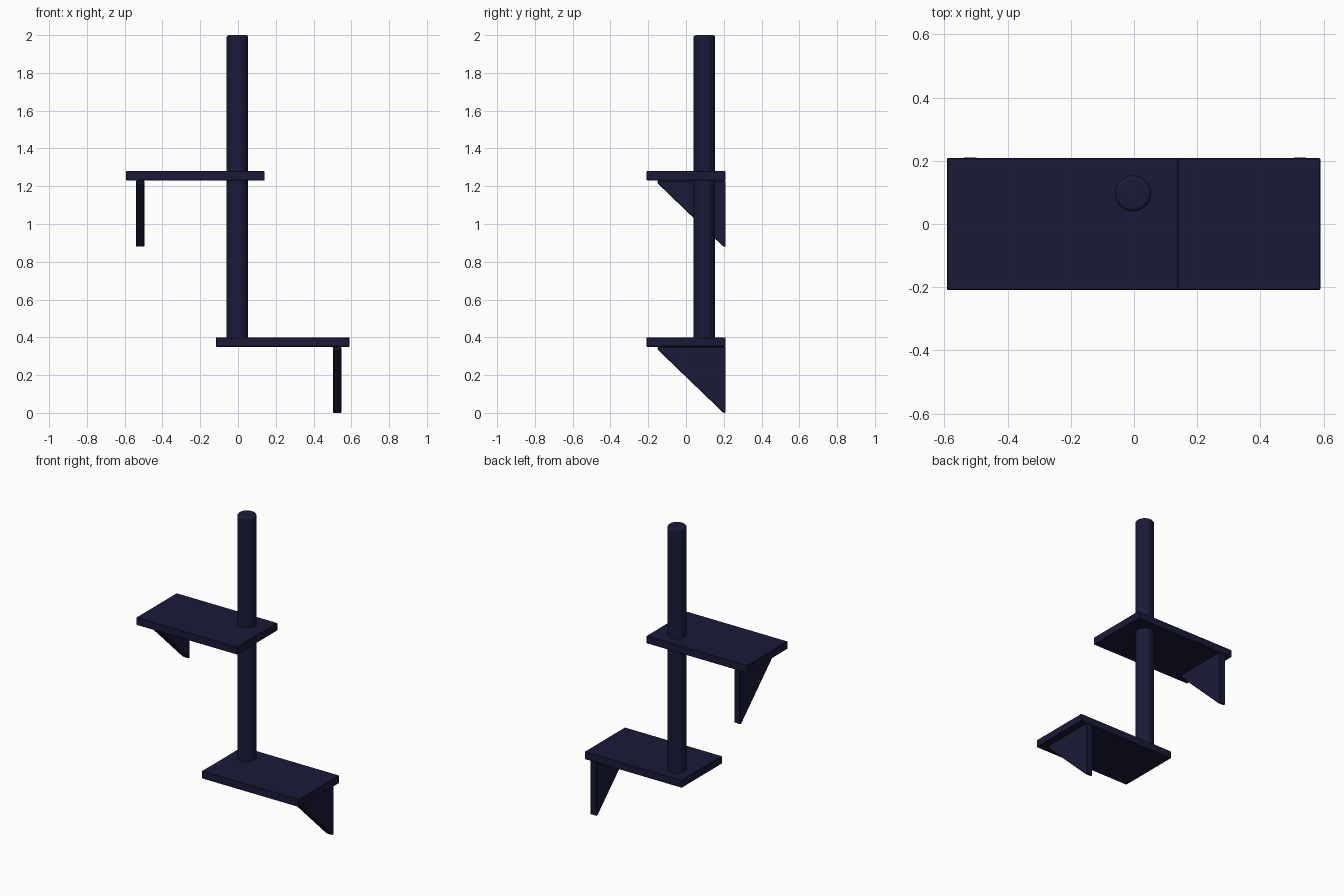
import bpy, bmesh

if "Cube" in bpy.data.objects:
    bpy.data.objects.remove(bpy.data.objects["Cube"])

mat = bpy.data.materials.new("dark_navy")
mat.diffuse_color = (0.01, 0.011, 0.04, 1)
mat.use_nodes = True
mat.node_tree.nodes["Principled BSDF"].inputs["Base Color"].default_value = mat.diffuse_color


def finish(bm, name, bevel, segments=1):
    bmesh.ops.recalc_face_normals(bm, faces=bm.faces)
    mesh = bpy.data.meshes.new(name)
    bm.to_mesh(mesh)
    bm.free()
    mesh.materials.append(mat)
    ob = bpy.data.objects.new(name, mesh)
    bpy.context.collection.objects.link(ob)
    mod = ob.modifiers.new("bevel", "BEVEL")
    mod.width, mod.segments = bevel, segments
    mod.limit_method = "ANGLE"
    return ob


def prism(name, profile, axis_start, axis_end, bevel):
    """Extrude a (y, z) profile along x."""
    bm = bmesh.new()
    face = bm.faces.new([bm.verts.new((axis_start, y, z)) for y, z in profile])
    ext = bmesh.ops.extrude_face_region(bm, geom=[face])["geom"]
    verts = [v for v in ext if isinstance(v, bmesh.types.BMVert)]
    bmesh.ops.translate(bm, verts=verts, vec=(axis_end - axis_start, 0, 0))
    return finish(bm, name, bevel)


# Two offset shelves, each with a triangular bracket under its outer end
for level, top, x0, x1, bx in (("upper", 1.28, -0.592, 0.141, -0.518),
                               ("lower", 0.40, -0.116, 0.590, 0.525)):
    low = top - 0.05
    prism(level + "_shelf",
          [(-0.209, low), (0.209, low), (0.209, top), (-0.209, top)],
          x0, x1, 0.003)
    prism(level + "_bracket",
          [(-0.15, low), (0.21, low), (0.21, low - 0.35),
           (0.198, low - 0.35), (-0.15, low - 0.015)],
          bx - 0.023, bx + 0.023, 0.004)

# Round pole standing on the lower shelf and running through the upper one
bm = bmesh.new()
bmesh.ops.create_cone(bm, cap_ends=True, segments=32, radius1=0.057,
                      radius2=0.057, depth=1.62)
bmesh.ops.translate(bm, verts=bm.verts, vec=(-0.003, 0.097, 1.19))
pole = finish(bm, "pole", 0.012, 3)
bpy.context.view_layer.objects.active = pole
pole.select_set(True)
bpy.ops.object.shade_smooth_by_angle()
